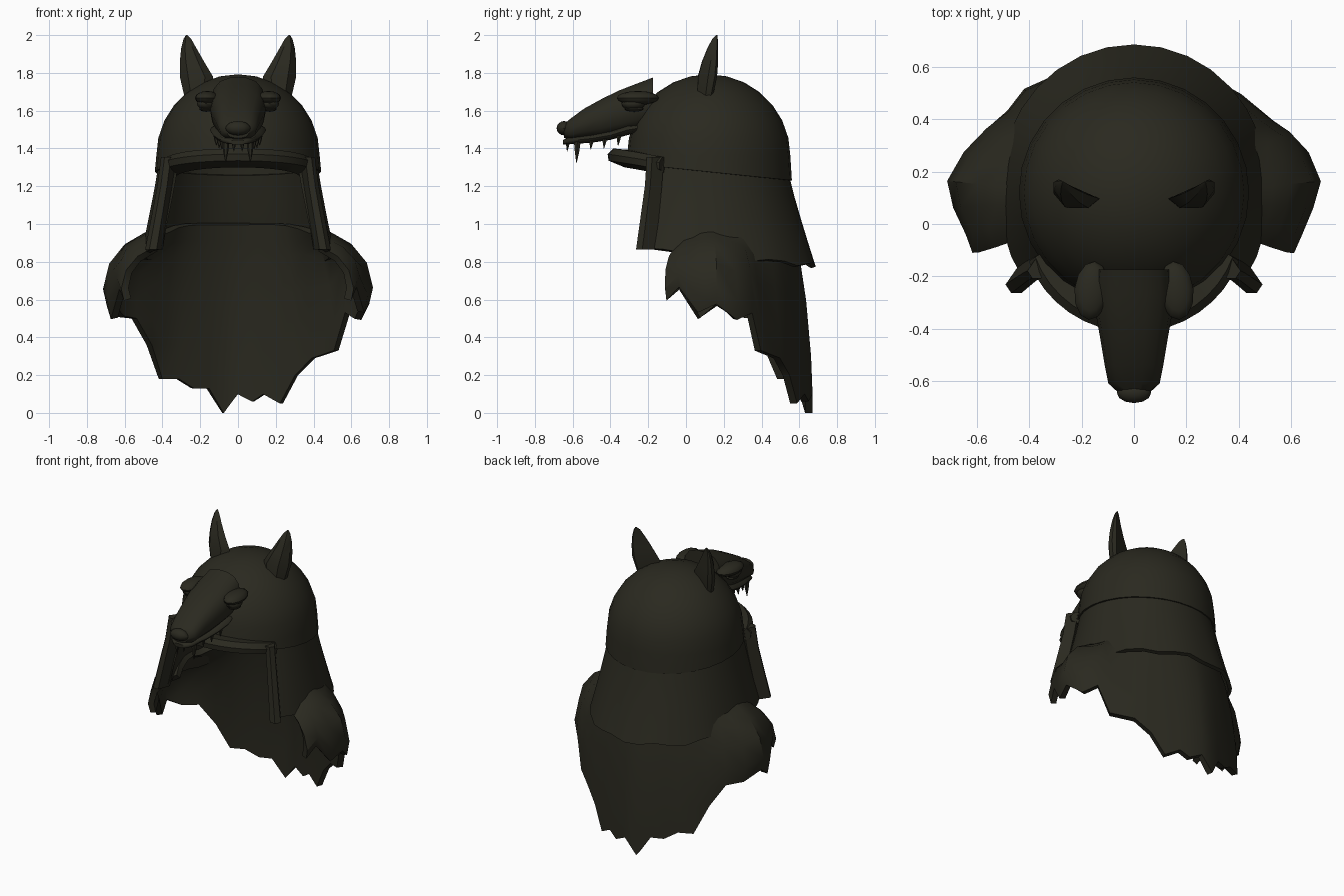
import bpy, bmesh, math
from math import sin, cos, radians, pi
from mathutils import Vector

if "Cube" in bpy.data.objects:
    bpy.data.objects.remove(bpy.data.objects["Cube"])

hide = bpy.data.materials.new("dark_olive_hide")
hide.diffuse_color = (0.023, 0.022, 0.014, 1)
hide.use_nodes = True
hide.node_tree.nodes["Principled BSDF"].inputs["Base Color"].default_value = hide.diffuse_color


def finish(name, bm, thick=0, angle=35):
    """Turn a bmesh into a shaded object, optionally thickened."""
    bmesh.ops.recalc_face_normals(bm, faces=bm.faces[:])
    me = bpy.data.meshes.new(name)
    bm.to_mesh(me)
    bm.free()
    me.materials.append(hide)
    ob = bpy.data.objects.new(name, me)
    bpy.context.collection.objects.link(ob)
    bpy.ops.object.select_all(action='DESELECT')
    bpy.context.view_layer.objects.active = ob
    ob.select_set(True)
    if thick:
        mod = ob.modifiers.new("thickness", 'SOLIDIFY')
        mod.thickness = thick
        mod.offset = 0
        bpy.ops.object.modifier_apply(modifier=mod.name)
        bm = bmesh.new()
        bm.from_mesh(me)
        bmesh.ops.recalc_face_normals(bm, faces=bm.faces[:])
        bm.to_mesh(me)
        bm.free()
    bpy.ops.object.shade_smooth_by_angle(angle=radians(angle))
    return ob


def loft(name, rings, closed=True, caps=True, thick=0, angle=35):
    """Skin a list of point rings."""
    bm = bmesh.new()
    vs = [[bm.verts.new(p) for p in r] for r in rings]
    n = len(rings[0])
    for a, b in zip(vs, vs[1:]):
        for i in range(n if closed else n - 1):
            j = (i + 1) % n
            bm.faces.new((a[i], a[j], b[j], b[i]))
    if closed and caps:
        bm.faces.new(vs[0])
        bm.faces.new(vs[-1])
    bmesh.ops.remove_doubles(bm, verts=bm.verts[:], dist=0.0005)
    return finish(name, bm, thick, angle)


def ball(name, centre, size, yaw=0):
    bm = bmesh.new()
    bmesh.ops.create_uvsphere(bm, u_segments=12, v_segments=8, radius=1)
    for v in bm.verts:
        x, y, z = v.co.x * size[0], v.co.y * size[1], v.co.z * size[2]
        v.co = Vector(centre) + Vector((x * cos(yaw) - y * sin(yaw), x * sin(yaw) + y * cos(yaw), z))
    return finish(name, bm)


def interp(table, t):
    for (a, u), (b, v) in zip(table, table[1:]):
        if t <= b:
            return u + (v - u) * max(0, (t - a) / (b - a))
    return table[-1][1]


# Helmet dome with a rim that rises toward the brow
CY, CZ, R = 0.12, 1.36, 0.42
SEG = 28
rings = []
for k in range(9):
    ring = []
    for i in range(SEG):
        a = 2 * pi * i / SEG
        if k == 0:
            r, z = R + 0.008, 1.275 - 0.045 * sin(a)
        else:
            e = (k - 1) / 7.0 * pi / 2
            r, z = R * cos(e), CZ + 0.42 * sin(e)
        ring.append((r * cos(a), CY + r * sin(a), z))
    rings.append(ring)
loft("helmet_dome", rings, caps=False, thick=0.025)

# Flared neck guard, open at the front
rings = []
for t in (0, 0.25, 0.5, 0.75, 1):
    ring = []
    for i in range(25):
        a = radians(-38 + 256 * i / 24)
        back = (1 + sin(a)) / 2
        r0 = 0.412
        r1 = 0.50 + 0.055 * abs(sin(a)) ** 1.5
        r = r0 + (r1 - r0) * t ** 1.1
        top = 1.30 - 0.04 * sin(a)
        low = 0.89 - 0.11 * back + 0.014 * sin(i * 1.9) * back
        ring.append((r * cos(a), CY + r * sin(a), top + (low - top) * t))
    rings.append(ring)
loft("neck_guard", rings, closed=False, thick=0.025)

# Brow brim
rings = []
for i in range(17):
    u = -1 + i / 8
    a = radians(-90 + 58 * u)
    drop = -0.045 * u * u
    w = 0.525 - 0.05 * u * u
    ring = []
    for r, z in ((0.39, 1.39), (w - 0.03, 1.40), (w, 1.37), (w - 0.005, 1.335), (w - 0.09, 1.30), (0.39, 1.305)):
        ring.append((r * cos(a), 0.11 + r * sin(a), z + drop))
    rings.append(ring)
loft("brow_brim", rings)

# Pieces that repeat on both sides
for s, side in ((1, "right"), (-1, "left")):
    # Cheek strip
    rings = []
    for x, y, z, w in ((0.365, -0.165, 1.355, 0.95), (0.385, -0.175, 1.2, 0.95), (0.442, -0.215, 0.865, 1.1)):
        rings.append([(s * (x + dx * w), y + dy * w, z)
                      for dx, dy in ((-0.04, 0.03), (-0.01, -0.045), (0.025, -0.045), (0.045, -0.015), (0.0, 0.05))])
    loft("cheek_strip_" + side, rings)

    # Ear: flat-backed sections, turned outward and narrowing to a point
    rings = []
    for z, xi, xo, y, d in ((1.68, 0.14, 0.285, 0.095, 0.042), (1.78, 0.132, 0.308, 0.107, 0.050),
                            (1.86, 0.180, 0.308, 0.122, 0.042), (1.93, 0.220, 0.301, 0.138, 0.028),
                            (1.98, 0.248, 0.288, 0.152, 0.014), (2.0, 0.268, 0.276, 0.162, 0.003)):
        w = xo - xi
        rings.append([(s * (xi + w * p), y + d * q, z) for p, q in
                      ((0, -0.2), (0.25, -0.9), (0.75, -0.85), (1, 0.2), (1.0, 0.9), (0.85, 1.15))])
    loft("ear_" + side, rings)

    # Brow ridge, eye and lower eyelid
    ball("brow_ridge_" + side, (s * 0.162, -0.255, 1.667), (0.066, 0.112, 0.037), yaw=s * 0.1)
    ball("eye_" + side, (s * 0.168, -0.28, 1.637), (0.049, 0.062, 0.034))
    ball("lower_eyelid_" + side, (s * 0.168, -0.275, 1.61), (0.037, 0.05, 0.016))

    # Teeth along the upper jaw
    for k, (x, y, top, tip, r) in enumerate(((0.022, -0.625, 1.44, 1.385, 0.013), (0.065, -0.575, 1.45, 1.325, 0.022),
                                             (0.085, -0.5, 1.455, 1.395, 0.016), (0.1, -0.43, 1.465, 1.40, 0.016),
                                             (0.115, -0.355, 1.475, 1.415, 0.016))):
        rings = [[(s * (x + q * r * cos(a)), y + q * r * sin(a) - (1 - q) * 0.005, z)
                  for a in [2 * pi * j / 6 for j in range(6)]]
                 for q, z in ((1, top), (0.65, (top + tip) / 2), (0.08, tip))]
        loft("tooth_%s_%d" % (side, k + 1), rings)


def tube_y(name, rows, power):
    """Loft rounded sections along y: (y, z_top, z_bottom, half_width)."""
    rings = []
    for y, zt, zb, hw in rows:
        ring = []
        for j in range(14):
            a = 2 * pi * j / 14
            c, d = cos(a), sin(a)
            ring.append((hw * math.copysign(abs(c) ** power, c), y,
                         (zt + zb) / 2 + (zt - zb) / 2 * math.copysign(abs(d) ** power, d)))
        rings.append(ring)
    return loft(name, rings, angle=45)


# Snout, gum and nose
tube_y("snout", [(-0.645, 1.53, 1.455, 0.06), (-0.61, 1.56, 1.445, 0.098), (-0.54, 1.612, 1.45, 0.112),
                 (-0.45, 1.662, 1.455, 0.127), (-0.36, 1.707, 1.47, 0.143), (-0.27, 1.742, 1.485, 0.15),
                 (-0.175, 1.778, 1.52, 0.14)], 0.8)
tube_y("gum", [(-0.65, 1.445, 1.42, 0.04), (-0.62, 1.46, 1.422, 0.078), (-0.5, 1.475, 1.43, 0.108),
               (-0.4, 1.495, 1.445, 0.13), (-0.31, 1.525, 1.47, 0.15), (-0.25, 1.53, 1.485, 0.135)], 0.7)
ball("nose", (0, -0.645, 1.507), (0.066, 0.04, 0.038))

# Ragged hem of the pelt, from the right shoulder round the back to the left
hem = [(0.58, -0.10, 0.60), (0.61, -0.03, 0.67), (0.65, 0.07, 0.535), (0.675, 0.16, 0.58),
       (0.635, 0.26, 0.495), (0.58, 0.335, 0.53), (0.52, 0.38, 0.33), (0.40, 0.48, 0.29),
       (0.31, 0.53, 0.20), (0.23, 0.57, 0.05), (0.14, 0.61, 0.10), (0.08, 0.63, 0.06),
       (0.0, 0.65, 0.10), (-0.08, 0.65, 0.0), (-0.16, 0.61, 0.13), (-0.24, 0.58, 0.13),
       (-0.32, 0.54, 0.18), (-0.41, 0.50, 0.18), (-0.47, 0.42, 0.36), (-0.55, 0.35, 0.50),
       (-0.62, 0.26, 0.51), (-0.675, 0.16, 0.57), (-0.655, 0.07, 0.50), (-0.61, -0.03, 0.66),
       (-0.585, -0.10, 0.60)]
arch = [(-0.1, 0.87), (-0.03, 0.915), (0.07, 0.95), (0.16, 0.955), (0.25, 0.94), (0.4, 0.96), (0.55, 1.0)]
bulge_s = [(0, 0), (0.2, 0.60), (0.45, 0.95), (0.78, 1.09), (1, 1)]
bulge_b = [(0, 0), (0.2, 0.38), (0.45, 0.69), (0.78, 0.93), (1, 1)]
rings = []
for f in (0, 0.1, 0.2, 0.45, 0.78, 1):
    ring = []
    for x, y, z in hem:
        a = math.atan2(y - 0.1, x)
        top = Vector((0.455 * cos(a), 0.1 + 0.44 * sin(a), interp(arch, y)))
        k = min(1, max(0, (0.45 - y) / 0.2))
        g = k * interp(bulge_s, f) + (1 - k) * interp(bulge_b, f)
        ring.append((top.x + (x - top.x) * g, top.y + (y - top.y) * g, top.z + (z - top.z) * f))
    rings.append(ring)
loft("pelt_cape", rings, closed=False, thick=0.04)
